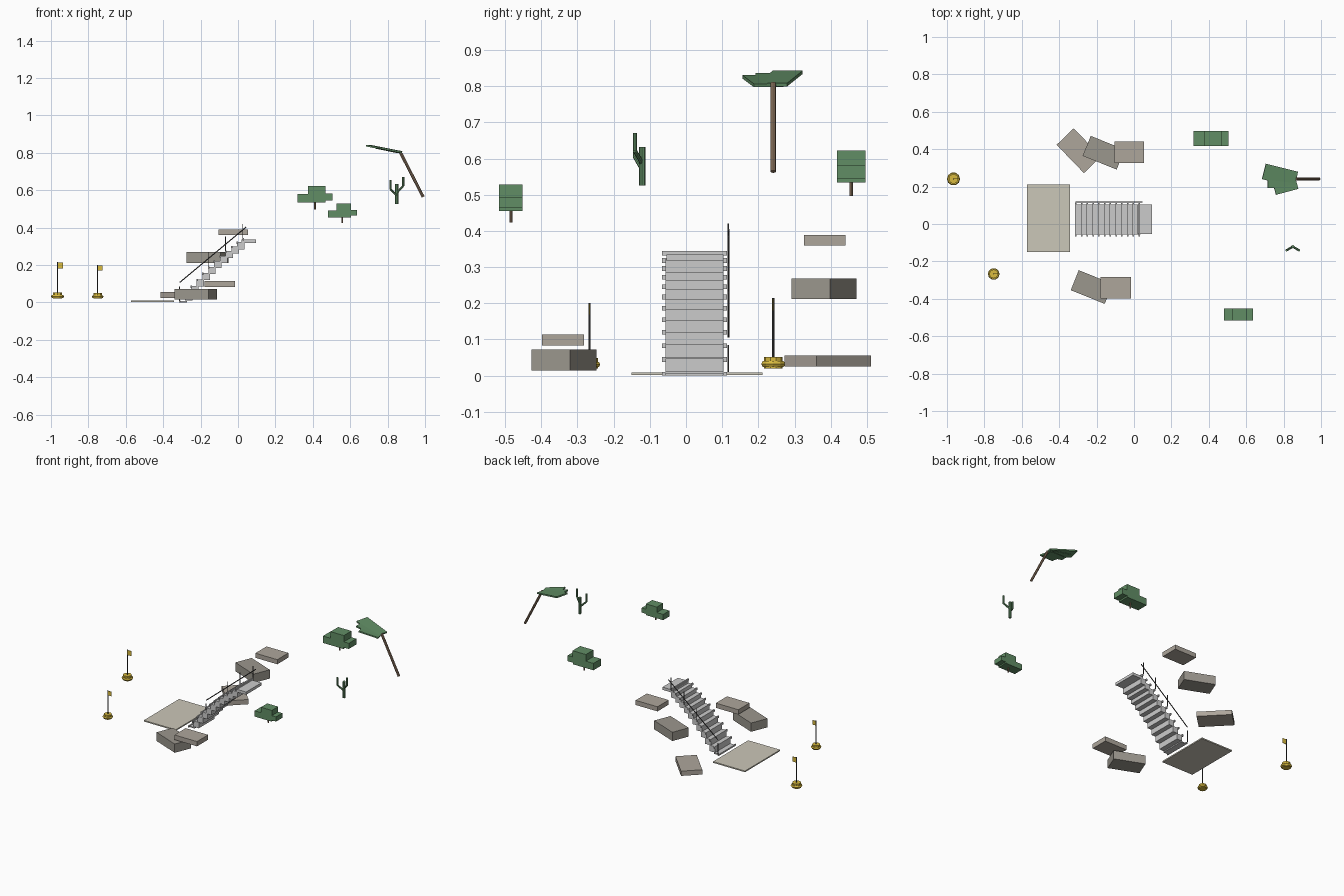
import bpy
from math import radians, sin, cos
from mathutils import Vector, Matrix

if "Cube" in bpy.data.objects:
    bpy.data.objects.remove(bpy.data.objects["Cube"])


def mat(name, r, g, b):
    m = bpy.data.materials.new(name)
    m.diffuse_color = (r, g, b, 1)
    m.use_nodes = True
    m.node_tree.nodes["Principled BSDF"].inputs["Base Color"].default_value = m.diffuse_color
    return m


SAND = mat("sand", .60, .57, .48)
ROCK = mat("rock", .42, .38, .33)
ROCK2 = mat("dark_rock", .33, .31, .27)
LEAF = mat("leaf", .12, .27, .13)
BARK = mat("bark", .30, .20, .13)
YELLOW = mat("yellow", .70, .50, .05)
DARK = mat("dark_metal", .07, .07, .07)
STONE = mat("stone", .52, .52, .51)


def finish(name, m):
    o = bpy.context.object
    o.name = name
    if m:
        o.data.materials.append(m)
    return o


def box(name, c, s, m, rz=0, ry=0):
    bpy.ops.mesh.primitive_cube_add(size=1)
    o = finish(name, m)
    o.matrix_world = (Matrix.Translation(c) @ Matrix.Rotation(radians(rz), 4, 'Z')
                      @ Matrix.Rotation(radians(ry), 4, 'Y') @ Matrix.Diagonal((*s, 1)))
    return o


def span(name, x, y, z, m):
    lo, hi = Vector((x[0], y[0], z[0])), Vector((x[1], y[1], z[1]))
    return box(name, (lo + hi) / 2, hi - lo, m)


def rod(name, a, b, r, m, sides=8):
    a, b = Vector(a), Vector(b)
    bpy.ops.mesh.primitive_cylinder_add(vertices=sides, radius=r, depth=(b - a).length)
    o = finish(name, m)
    o.matrix_world = Matrix.Translation((a + b) / 2) @ (b - a).to_track_quat('Z', 'Y').to_matrix().to_4x4()
    return o


# sand landing
span("beach_slab", (-.573, -.343), (-.15, .212), (.001, .009), SAND)

# staircase that flattens toward the top, with nosing bars
N = 11


def step_pos(i):
    t = i / N
    return -.313 + .0308 * i, .01 + .335 * (1.37 * t - .37 * t * t)


for i in range(N + 1):
    x, z = step_pos(i)
    z0 = max(0, z - .041) if i < N else z - .028
    if i < N:
        span("step", (x, x + .04), (-.057, .104), (z0, z - .003), STONE)
    span("step_nosing", (x - .002, x + .006), (-.066, .113), (max(0, z - .013), z), STONE)
span("top_landing", (.02, .096), (-.054, .104), (.317, .335), STONE)

# handrail and posts
rod("handrail", (-.311, .118, .107), (.044, .118, .403), .003, DARK, 6)
for i in (0, 5, 8, 11):
    x, z = step_pos(i)
    rod("rail_post", (x, .117, z), (x, .117, z + .075), .0025, DARK, 6)

# rock slabs
box("rock", (-.295, .392, .04), (.21, .127, .031), ROCK, -46)
box("rock", (-.162, .381, .24), (.196, .115, .057), ROCK2, -22)
box("rock", (-.025, .384, .374), (.158, .115, .03), ROCK)
box("rock", (-.226, -.337, .043), (.196, .115, .057), ROCK2, -22)
box("rock", (-.098, -.34, .098), (.162, .115, .031), ROCK)


# block bushes
def bush(x, y, z, s):
    def part(n, a, b, c, d):
        span(n, (x + a * s, x + b * s), (y - .039 * s, y + .039 * s), (z + c * s, z + d * s), LEAF)
    part("bush_left", -.093, .055, 0, .045)
    part("bush_right", -.022, .093, .01, .047)
    part("bush_top", -.038, .057, .045, .088)
    rod("bush_trunk", (x, y, z - .038 * s), (x, y, z + .01), .005 * s, BARK)


bush(.412, .457, .534, 1)
bush(.558, -.484, .455, .83)

# cactus
rod("cactus_trunk", (.849, -.121, .525), (.849, -.121, .632), .0085, LEAF)
for s, top in ((-1, .655), (1, .671)):
    elbow = (.849 + s * .034, -.141, top - .05)
    rod("cactus_arm", (.849, -.121, top - .085), elbow, .006, LEAF)
    rod("cactus_tip", elbow, (elbow[0], elbow[1], top), .006, LEAF)

# leaning palm with fanned fronds
rod("palm_trunk", (.99, .241, .564), (.865, .241, .808), .008, BARK)
for ang, length, dy, dz in ((-14, .18, -.003, .001), (0, .155, -.006, 0), (15, .125, -.012, -.001)):
    a = radians(ang)
    h = length / 2
    box("palm_frond", (.868 - h * cos(a), .241 + dy - h * sin(a), .803 + dz + h * .19),
        (length, .085, .009), LEAF, ang, 11)


# flag buoys
def buoy(x, y, s, top):
    rod("buoy_body", (x, y, .02), (x, y, .02 + .032 * s), .026 * s, YELLOW, 10)
    bpy.ops.mesh.primitive_torus_add(location=(x, y, .02 + .012 * s), major_segments=10, minor_segments=6,
                                     major_radius=.026 * s, minor_radius=.009 * s)
    finish("buoy_collar", YELLOW)
    rod("buoy_mast", (x, y, .045), (x, y, top), .003, DARK, 6)
    span("buoy_flag", (x, x + .029 * s), (y - .0015, y + .0015), (top - .035 * s, top - .003), YELLOW)


buoy(-.965, .241, 1, .215)
buoy(-.75, -.267, .9, .201)
